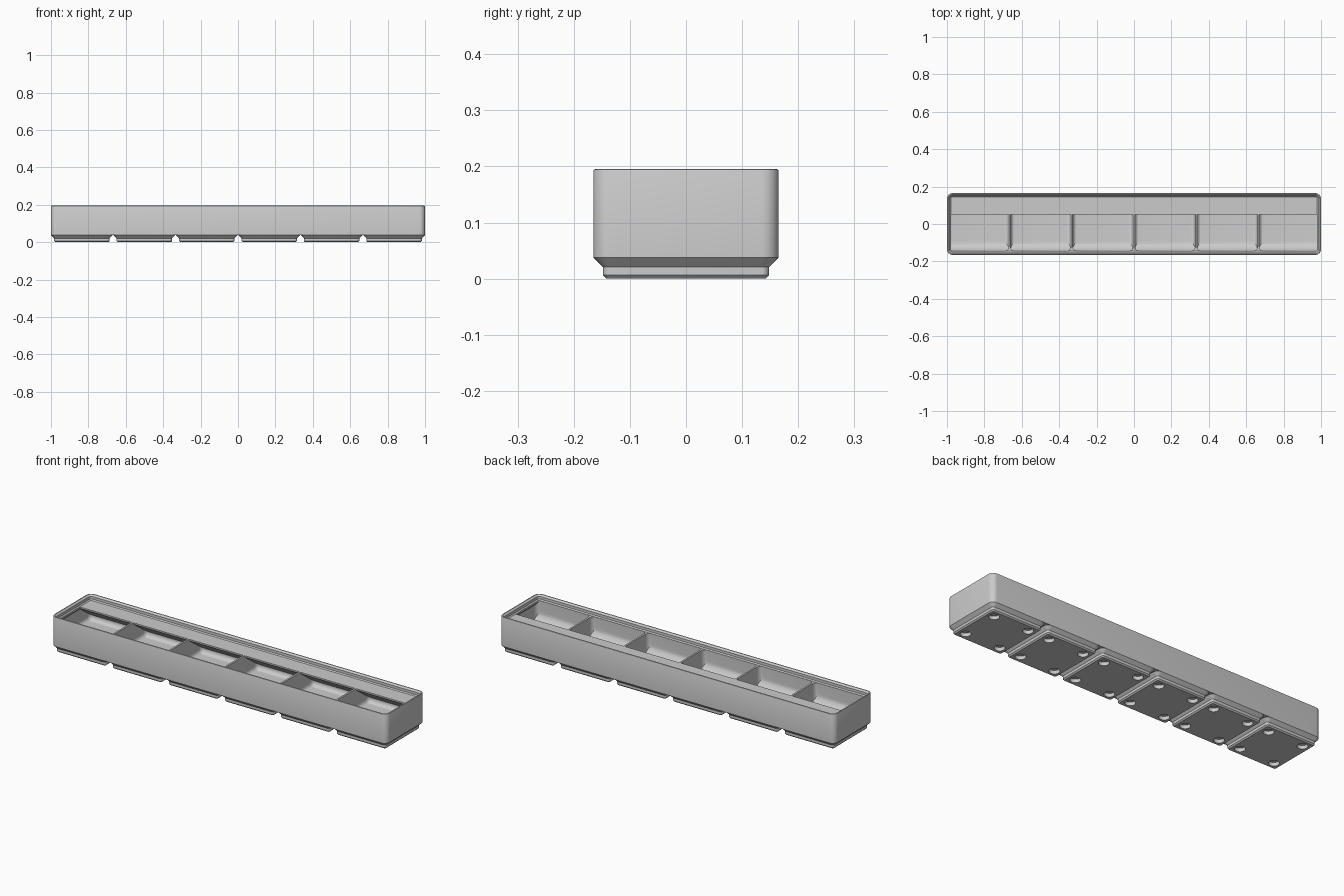
import bpy
import bmesh
from math import sin, cos, pi, radians

S = 2 / 251.5            # one millimetre in scene units
LENGTH, DEPTH, PITCH, UNITS = 251.5, 41.5, 42, 6
FLOOR, DECK, TOP = 7, 21.02, 24.55

cube = bpy.data.objects.get("Cube")
if cube:
    bpy.data.objects.remove(cube, do_unlink=True)

grey = bpy.data.materials.new("light_grey")
grey.use_nodes = True
grey.diffuse_color = (0.6, 0.6, 0.6, 1)
grey.node_tree.nodes["Principled BSDF"].inputs["Base Color"].default_value = (0.6, 0.6, 0.6, 1)


def rounded_rect(w, d, r, steps=6):
    """Counter-clockwise outline of a rectangle with rounded corners."""
    pts = []
    for k, (sx, sy) in enumerate([(1, 1), (-1, 1), (-1, -1), (1, -1)]):
        for i in range(steps + 1):
            a = (k + i / steps) * pi / 2
            pts.append((sx * (w / 2 - r) + r * cos(a), sy * (d / 2 - r) + r * sin(a)))
    return pts


def add_loft(bm, w, d, radius, levels, cx=0, cy=0):
    """Capped stack of rounded rectangles; levels are (inset, height)."""
    rings = []
    for inset, z in levels:
        outline = rounded_rect(w - 2 * inset, d - 2 * inset, max(radius - inset, 0.2))
        rings.append([bm.verts.new(((x + cx) * S, (y + cy) * S, z * S)) for x, y in outline])
    n = len(rings[0])
    for low, high in zip(rings, rings[1:]):
        for i in range(n):
            j = (i + 1) % n
            bm.faces.new((low[i], low[j], high[j], high[i]))
    bm.faces.new(rings[0][::-1])
    bm.faces.new(rings[-1])


def add_prism(bm, profile, half_length):
    """Extrude a (y, z) profile along x."""
    ends = [[bm.verts.new((x * S, y * S, z * S)) for y, z in profile]
            for x in (-half_length, half_length)]
    n = len(profile)
    for i in range(n):
        j = (i + 1) % n
        bm.faces.new((ends[0][i], ends[0][j], ends[1][j], ends[1][i]))
    bm.faces.new(ends[0][::-1])
    bm.faces.new(ends[1])


def finish(bm, name):
    bmesh.ops.recalc_face_normals(bm, faces=bm.faces[:])
    mesh = bpy.data.meshes.new(name)
    bm.to_mesh(mesh)
    bm.free()
    mesh.materials.append(grey)
    obj = bpy.data.objects.new(name, mesh)
    bpy.context.collection.objects.link(obj)
    return obj


def activate(obj):
    bpy.ops.object.select_all(action='DESELECT')
    obj.select_set(True)
    bpy.context.view_layer.objects.active = obj


def combine(obj, tool, operation):
    """Apply a boolean and discard the tool."""
    mod = obj.modifiers.new("boolean", 'BOOLEAN')
    mod.operation, mod.solver, mod.object = operation, 'EXACT', tool
    activate(obj)
    bpy.ops.object.modifier_apply(modifier=mod.name)
    bpy.data.objects.remove(tool, do_unlink=True)


def smooth(obj):
    activate(obj)
    bpy.ops.object.shade_smooth_by_angle(angle=radians(30))


# Outer body with a softened rim
bm = bmesh.new()
add_loft(bm, LENGTH, DEPTH, 3.75, [(0, 4.75), (0, TOP - 0.35), (0.1, TOP - 0.1), (0.35, TOP)])
body = finish(bm, "bin_body")

# Compartment volumes with rounded corners and filleted floors
fillet, divider = 2.8, 1.2
inner = LENGTH - 2
cell = (inner - (UNITS - 1) * divider) / UNITS
quarter = [i * pi / 12 for i in range(7)]
levels = [(fillet * (1 - sin(a)), FLOOR + fillet * (1 - cos(a))) for a in quarter] + [(0, 23)]
bm = bmesh.new()
for i in range(UNITS):
    x = (i - (UNITS - 1) / 2) * (cell + divider)
    add_loft(bm, cell, 37.85, fillet, levels, x, 0.825)
cavity = finish(bm, "cavity_cutter")

# Scooped front and sloped underside of the label shelf at the back
scoop, front, base = 7, -18.09, FLOOR - 0.01
arc = [i * pi / 20 for i in range(11)]
profile = [(front, 22)]
profile += [(front + scoop * (1 - cos(a)), base + scoop * (1 - sin(a))) for a in arc]
profile += [(20.5, base), (20.5, 9.8), (6.4, 20), (6.4, 22)]
bm = bmesh.new()
add_prism(bm, profile, 130)
combine(cavity, finish(bm, "scoop_and_shelf_cutter"), 'INTERSECT')

# Open space above the deck, limited by the stacking lip
bm = bmesh.new()
add_prism(bm, [(-25, DECK), (25, DECK), (25, 25.5), (-25, 25.5)], 130)
combine(cavity, finish(bm, "lip_space_cutter"), 'UNION')
bm = bmesh.new()
add_loft(bm, LENGTH, DEPTH, 3.75, [
    (0.95, 6), (0.95, 18.1), (2.6, 19.8), (2.6, 21), (1.9, 21.7),
    (1.9, 23.5), (0.85, TOP), (0.85, 26)])
combine(cavity, finish(bm, "lip_envelope"), 'INTERSECT')
combine(body, cavity, 'DIFFERENCE')
smooth(body)

# Stepped feet with round magnet pockets
bm_feet, bm_holes = bmesh.new(), bmesh.new()
for i in range(UNITS):
    x = (i - (UNITS - 1) / 2) * PITCH
    add_loft(bm_feet, DEPTH, DEPTH, 3.75,
             [(2.95, 0), (2.15, 0.8), (2.15, 2.6), (0, 4.75)], x)
    for sx in (-13, 13):
        for sy in (-13, 13):
            disc = bmesh.ops.create_cone(bm_holes, cap_ends=True, segments=32,
                                         radius1=3.25 * S, radius2=3.25 * S, depth=4.8 * S)
            bmesh.ops.translate(bm_holes, verts=disc["verts"], vec=((x + sx) * S, sy * S, 0))
feet = finish(bm_feet, "feet")
combine(feet, finish(bm_holes, "magnet_hole_cutter"), 'DIFFERENCE')
smooth(feet)
